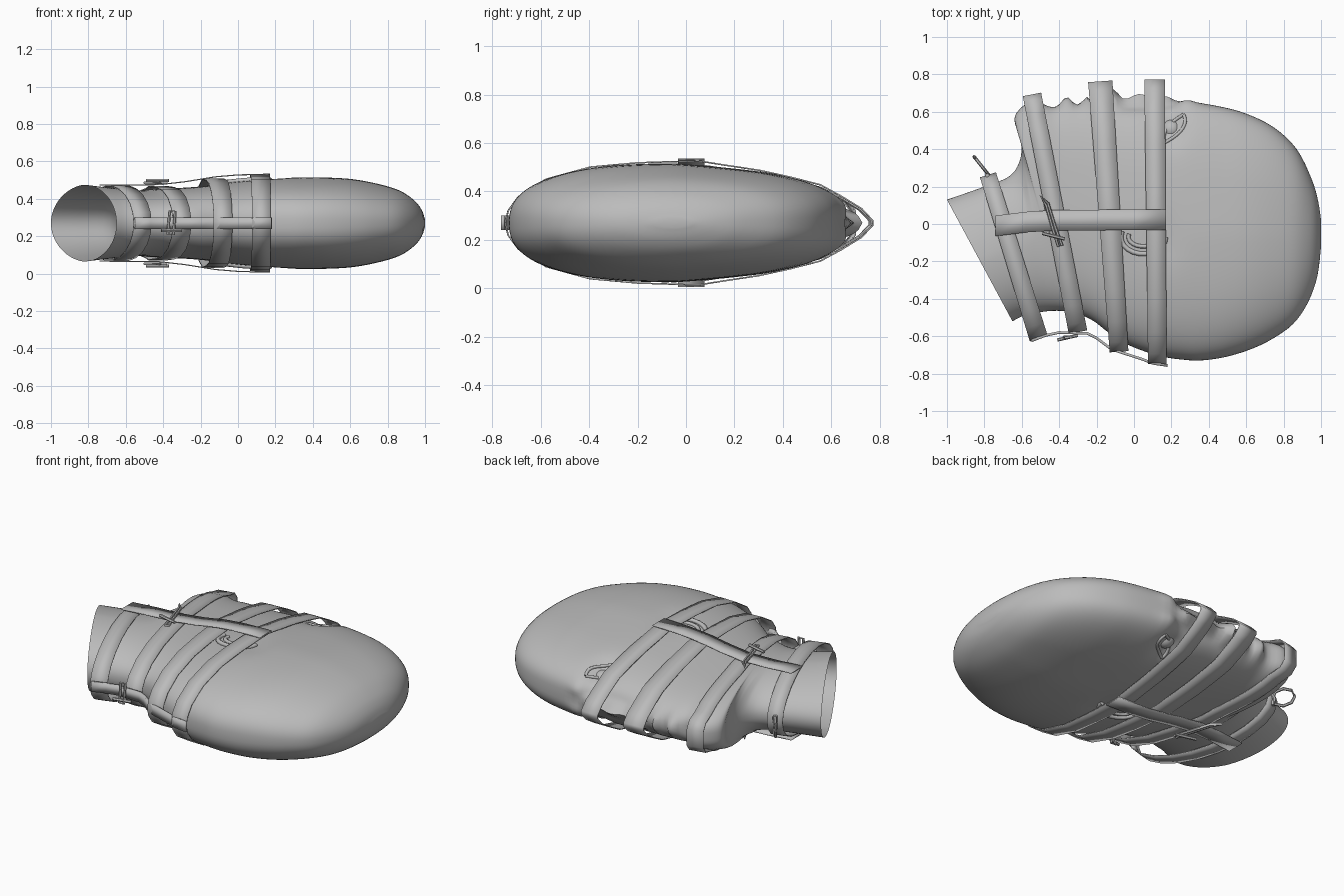
import bpy, bmesh, math
from mathutils import Vector
from mathutils.bvhtree import BVHTree

if "Cube" in bpy.data.objects:
    bpy.data.objects.remove(bpy.data.objects["Cube"])

ZC = 0.27  # height of the head's mirror plane


def material(name, v):
    m = bpy.data.materials.new(name)
    m.diffuse_color = (v, v, v, 1)
    m.use_nodes = True
    m.node_tree.nodes["Principled BSDF"].inputs["Base Color"].default_value = m.diffuse_color
    return m


GREY = material("plain grey", 0.5)


def add_mesh(name, verts, faces, smooth=50):
    me = bpy.data.meshes.new(name)
    me.from_pydata([tuple(v) for v in verts], [], faces)
    bm = bmesh.new()
    bm.from_mesh(me)
    bmesh.ops.recalc_face_normals(bm, faces=bm.faces)
    bm.to_mesh(me)
    bm.free()
    me.materials.append(GREY)
    ob = bpy.data.objects.new(name, me)
    bpy.context.collection.objects.link(ob)
    bpy.context.view_layer.objects.active = ob
    bpy.ops.object.select_all(action='DESELECT')
    ob.select_set(True)
    bpy.ops.object.shade_smooth_by_angle(angle=math.radians(smooth))
    return ob


def tube(name, pts, r, closed=False, sides=8):
    """Round rod through a list of points."""
    pts = [Vector(p) for p in pts]
    n, verts, faces = len(pts), [], []
    for i, p in enumerate(pts):
        a = pts[(i - 1) % n] if closed or i else p
        b = pts[(i + 1) % n] if closed or i < n - 1 else p
        d = (b - a).normalized()
        u = d.orthogonal() if abs(d.z) > 0.95 else d.cross(Vector((0, 0, 1)))
        u.normalize()
        v = d.cross(u)
        for k in range(sides):
            t = math.tau * k / sides
            verts.append(p + r * (u * math.cos(t) + v * math.sin(t)))
    for i in range(n if closed else n - 1):
        for k in range(sides):
            j, l = (i + 1) % n * sides, (k + 1) % sides
            faces.append((i * sides + k, i * sides + l, j + l, j + k))
    if not closed:
        faces += [tuple(range(sides)), tuple(range((n - 1) * sides, n * sides))]
    return add_mesh(name, verts, faces)


# Head: slanted sections from neck to crown (front x, y, back x, y, half width)
SECTIONS = [
    (-1, .13, -.65, -.52, .205), (-.8, .2, -.59, -.49, .19),
    (-.66, .26, -.52, -.475, .18), (-.605, .36, -.45, -.465, .175),
    (-.61, .47, -.38, -.465, .177), (-.64, .56, -.33, -.475, .18),
    (-.6, .625, -.29, -.485, .182), (-.53, .655, -.25, -.5, .185),
    (-.44, .625, -.2, -.53, .188), (-.35, .63, -.15, -.57, .192),
    (-.25, .63, -.08, -.62, .2), (-.12, .62, 0, -.66, .217),
    (0, .62, .1, -.695, .232), (.1, .62, .18, -.715, .24),
    (.2, .63, .26, -.725, .244), (.3, .65, .35, -.73, .245),
    (.45, .63, .48, -.713, .244), (.6, .59, .61, -.675, .236),
    (.75, .515, .73, -.62, .212), (.87, .4, .85, -.535, .176),
    (.95, .24, .93, -.42, .124), (.985, .12, .98, -.28, .07),
    (1, .02, 1, -.12, .018)]
# Face bumps along y (height, x, x spread, z, z spread)
BUMPS = [(.05, -.36, .035, 0, .06), (.05, -.25, .032, 0, .06),
         (.10, -.12, .05, 0, .04), (.05, -.13, .035, .045, .025),
         (.05, -.13, .035, -.045, .025), (.075, .03, .09, 0, .035),
         (.05, .17, .06, 0, .04), (.02, .28, .05, .07, .05),
         (.02, .28, .05, -.07, .05)]


def gauss(a, s):
    return math.exp(-(a / s) ** 2)


def catmull(rows, steps):
    out = []
    for i in range(len(rows) - 1):
        p = [rows[max(0, min(len(rows) - 1, i + k))] for k in (-1, 0, 1, 2)]
        for s in range(steps):
            t = s / steps
            out.append([.5 * (2 * b + (c - a) * t + (2 * a - 5 * b + 4 * c - d) * t * t
                              + (3 * b - a - 3 * c + d) * t ** 3) for a, b, c, d in zip(*p)])
    return out + [list(rows[-1])]


def spow(v, e):
    return math.copysign(abs(v) ** e, v)


def head():
    rows, n, verts, faces = catmull(SECTIONS, 4), 112, [], []
    for i, (fx, fy, bx, by, w) in enumerate(rows):
        # the face side is narrower and squarer than the back; the crown is round
        face = max(0, min(1, (i - 12) / 16, (84 - i) / 20))
        full = max(0, min(1, i / 24, (90 - i) / 26))
        for k in range(n):
            t = math.tau * k / n
            c0 = math.cos(t)
            e = 2 / (2 + .5 * full + (.6 * face if c0 > 0 else 0) * min(1, abs(c0) * 3))
            c, z = spow(c0, e), w * spow(math.sin(t), e)
            z *= 1 - .2 * face * max(0, c)
            if i < 12:
                z *= 1 - .1 * max(0, c)     # throat
            x, y = (fx + bx) / 2 + c * (fx - bx) / 2, (fy + by) / 2 + c * (fy - by) / 2
            if y > .3 and i > 28:
                y += sum(h * gauss(x - a, s) * gauss(z - b, q) for h, a, s, b, q in BUMPS)
            z *= 1 - .24 * gauss(x - .19, .07) * gauss(y - .53, .09)     # eye sockets
            z *= 1 - .06 * gauss(x - .15, .1) * gauss(y + .08, .12)      # ear hollows
            verts.append((x, y, ZC + z))
    for i in range(len(rows) - 1):
        for k in range(n):
            l = (k + 1) % n
            faces.append((i * n + k, i * n + l, (i + 1) * n + l, (i + 1) * n + k))
    faces.append(tuple(range((len(rows) - 1) * n, len(rows) * n)))     # crown cap
    return add_mesh("head", verts, faces, 60), BVHTree.FromPolygons(verts, faces)


head_ob, TREE = head()


def surface_z(x, y, side):
    hit = TREE.ray_cast(Vector((x, y, ZC + side)), Vector((0, 0, -side)))[0]
    return hit.z if hit else ZC


def push_out(p, gap=.008):
    """Keep a strap point just outside the head."""
    side = 1 if p.z >= ZC else -1
    hit = TREE.ray_cast(Vector((p.x, p.y, ZC + side)), Vector((0, 0, -side)))[0]
    if hit and (hit.z - p.z) * side > -gap and abs(p.z - ZC) > .06:
        p.z = hit.z + side * gap
    return p


def band(name, pairs, closed=False, thick=.006):
    """Leather strip given as pairs of edge points."""
    n = len(pairs)
    verts = [v for pair in pairs for v in pair]
    faces = [(2 * i, 2 * i + 1, 2 * ((i + 1) % n) + 1, 2 * ((i + 1) % n))
             for i in range(n if closed else n - 1)]
    ob = add_mesh(name, verts, faces, 30)
    mod = ob.modifiers.new("thickness", 'SOLIDIFY')
    mod.thickness, mod.offset = thick, 0
    return ob


# Strap outline: position from back (-1) to front (1), share of half width
FACE_LOOP = [(-1, .03), (-.985, .2), (-.93, .42), (-.78, .7), (-.54, .9), (-.28, .97), (.05, 1),
             (.2, .93), (.38, .85), (.55, .74), (.715, .615), (.83, .43), (.94, .23), (1, .04)]
CHIN_LOOP = FACE_LOOP[:11] + [(.83, .55), (.95, .45), (1, .25)]
NECK_LOOP = [(-math.cos(math.pi * k / 11), math.sin(math.pi * k / 11)) for k in range(12)]


def loop_strap(name, front, back, half, wf, wb, outline):
    f, b = Vector((*front, ZC)), Vector((*back, ZC))
    axis = (f - b).normalized()
    across = Vector((axis.y, -axis.x, 0))
    ring = outline + [(c, -s) for c, s in reversed(outline) if s > 1e-4]
    pairs = []
    for c, s in ring:
        p = (f + b) / 2 + (f - b) / 2 * c
        p.z += half * s
        w = (wb + (wf - wb) * (c + 1) / 2) / 2
        pairs.append([push_out(p - across * w), push_out(p + across * w)])
    return band(name, pairs, True)


# Straps that circle the neck and head
loop_strap("collar_strap", (-.78, .26), (-.51, -.61), .2, .09, .1, NECK_LOOP)
loop_strap("chin_strap", (-.545, .69), (-.3, -.575), .196, .1, .1, CHIN_LOOP)
loop_strap("nose_strap", (-.18, .76), (-.08, -.68), .236, .13, .1, FACE_LOOP)
loop_strap("eye_strap", (.11, .77), (.125, -.745), .256, .11, .1, FACE_LOOP)

# Strap down the nape
NAPE = [(-.55, -.625), (-.47, -.595), (-.4, -.58), (-.25, -.585), (-.2, -.61),
        (-.12, -.67), (.05, -.725), (.1, -.745), (.18, -.757)]
band("nape_strap", [[Vector((x, y, ZC - .03)), Vector((x, y, ZC + .03))] for x, y in NAPE], thick=.014)

# Side straps (x, middle y, distance from mirror plane)
SIDE = [(-.74, -.01, .203), (-.58, .01, .204), (-.42, .02, .206), (-.28, .02, .222),
        (-.12, .022, .248), (0, .022, .258), (.17, .022, .262)]
for s, tag in ((1, "upper"), (-1, "lower")):
    band(tag + "_side_strap", [[Vector((x, y - .055, ZC + s * z)), Vector((x, y + .055, ZC + s * z))]
                               for x, y, z in SIDE])
    # Side buckle: frame and crossing prong
    z = ZC + s * .217
    tube(tag + "_buckle_frame", [(-.5, .15, z), (-.47, .1, z), (-.43, -.04, z), (-.405, -.12, z),
                                 (-.385, -.115, z), (-.42, -.02, z), (-.46, .11, z)], .008, True, 6)
    tube(tag + "_buckle_prong", [(-.49, -.05, z + s * .012), (-.37, -.08, z + s * .012)], .009, sides=6)

    # Eye: ball set in the socket
    depth = abs(surface_z(.2, .51, s) - ZC)
    bpy.ops.mesh.primitive_uv_sphere_add(segments=24, ring_count=12, radius=.055,
                                         location=(.2, .505, ZC + s * (depth - .035)))
    eye = bpy.context.object
    eye.name = tag + "_eye"
    eye.data.materials.append(GREY)
    bpy.ops.object.shade_smooth()
    # Lids: upper toward the brow, lower toward the cheek
    for part, bulge in (("upper_lid", .045), ("lower_lid", -.04)):
        pts = []
        for k in range(9):
            u = k / 4 - 1
            x, y = .215 + .05 * u + bulge * (1 - u * u), .51 + .075 * u
            pts.append((x, y, surface_z(x, y, s) + s * .001))
        tube(tag + "_" + part, pts, .009)

    # Ear: outer rim with an inner fold, pressed flat under the straps
    for part, rx, ry, r, lift in (("rim", .12, .09, .013, .004), ("fold", .08, .05, .011, .002)):
        pts = []
        for k in range(13):
            t = math.radians(160 + 200 * k / 12)
            x, y = .05 + rx * math.cos(t), -.07 + ry * math.sin(t)
            pts.append((x, y, surface_z(x, y, s) + s * lift))
        tube(tag + "_ear_" + part, pts, r)

# Nape buckle: frame and prong
tube("nape_buckle_frame", [(-.375, -.605, ZC - .06), (-.345, -.605, ZC - .06),
                           (-.335, -.605, ZC + .065), (-.365, -.605, ZC + .065)], .008, True, 6)
tube("nape_buckle_prong", [(-.41, -.62, ZC - .04), (-.3, -.595, ZC - .04)], .009, sides=6)

# Throat ring on the collar
tube("throat_ring", [(-.815 - .04 * math.cos(t), .31 + .05 * math.cos(t), ZC + .055 * math.sin(t))
                     for t in (math.tau * k / 8 for k in range(8))], .009, True, 6)
tube("throat_ring_mount", [(-.785, .262, ZC - .04), (-.785, .262, ZC + .04)], .012, sides=6)
